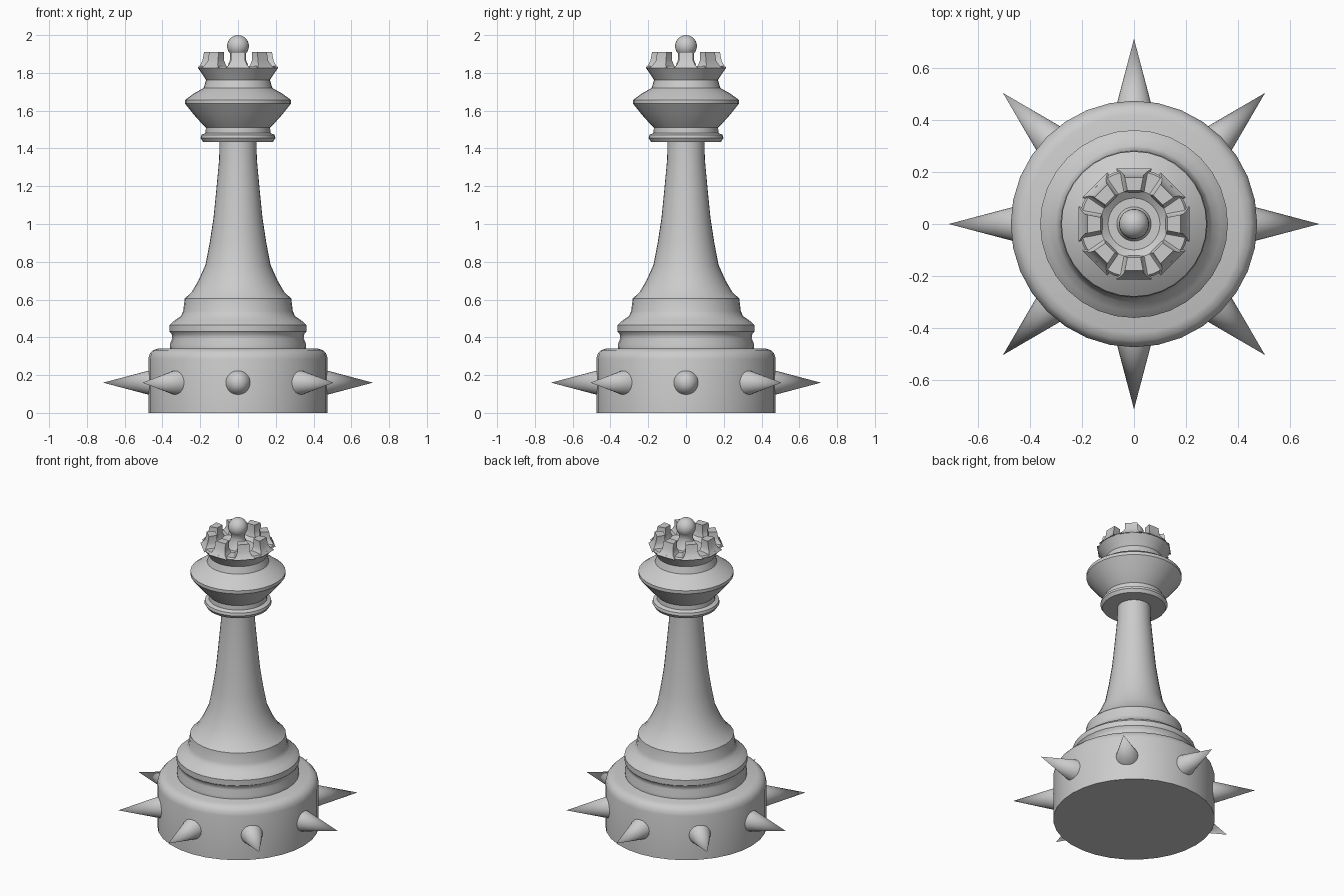
import bpy, bmesh, math
from mathutils import Vector, Matrix

if "Cube" in bpy.data.objects:
    bpy.data.objects.remove(bpy.data.objects["Cube"])

SIDES = 32


def finish(name, bm, angle=35):
    bmesh.ops.remove_doubles(bm, verts=bm.verts, dist=1e-5)
    bmesh.ops.recalc_face_normals(bm, faces=bm.faces)
    me = bpy.data.meshes.new(name)
    bm.to_mesh(me)
    bm.free()
    ob = bpy.data.objects.new(name, me)
    bpy.context.collection.objects.link(ob)
    bpy.ops.object.select_all(action='DESELECT')
    ob.select_set(True)
    bpy.context.view_layer.objects.active = ob
    bpy.ops.object.shade_smooth_by_angle(angle=math.radians(angle))
    return ob


def lathe(name, profile, sides=SIDES, angle=35):
    """Revolve (radius, z) points around z; the ends close on the axis."""
    bm = bmesh.new()
    vs = [bm.verts.new((r, 0, z)) for r, z in profile]
    es = [bm.edges.new(p) for p in zip(vs, vs[1:])]
    bmesh.ops.spin(bm, geom=vs + es, cent=(0, 0, 0), axis=(0, 0, 1),
                   angle=math.tau, steps=sides, use_merge=True)
    return finish(name, bm, angle)


def ring_copies(name, count, build):
    """Build one part pointing along +x and repeat it around z."""
    bm = bmesh.new()
    for i in range(count):
        build(bm, Matrix.Rotation(math.tau * i / count, 4, 'Z'))
    return finish(name, bm, 40)


# Heavy round base with a rounded shoulder
lathe("base", [(0, 0), (0.475, 0), (0.475, 0.285), (0.468, 0.312),
               (0.45, 0.332), (0.42, 0.342), (0, 0.342)])

# Stepped foot and tapering stem
lathe("stem", [(0, 0.33), (0.358, 0.33), (0.36, 0.365), (0.348, 0.395),
               (0.35, 0.415), (0.362, 0.43), (0.362, 0.465), (0.335, 0.49),
               (0.302, 0.512), (0.29, 0.54), (0.282, 0.605), (0.245, 0.64),
               (0.21, 0.70), (0.172, 0.785), (0.15, 0.90), (0.13, 1.03),
               (0.115, 1.18), (0.10, 1.34), (0.097, 1.45), (0, 1.45)])

# Collar, flared head and crown cup
lathe("head", [(0, 1.435), (0.185, 1.435), (0.198, 1.455), (0.194, 1.472),
               (0.172, 1.482), (0.17, 1.51), (0.19, 1.53), (0.235, 1.58),
               (0.28, 1.637), (0.28, 1.657), (0.235, 1.69), (0.182, 1.72),
               (0.169, 1.762), (0.19, 1.795), (0.213, 1.827), (0.205, 1.837),
               (0.13, 1.837), (0.10, 1.815), (0, 1.815)])


# Crown teeth, flared where they meet the cup
def tooth(bm, rot):
    levels = [(0.12, 0.213, 0.068, 1.825), (0.125, 0.20, 0.048, 1.842),
              (0.13, 0.188, 0.037, 1.865), (0.13, 0.180, 0.036, 1.91)]
    rings = []
    for r0, r1, w, z in levels:
        pts = [(r0, -w * 0.72), (r1, -w), (r1, w), (r0, w * 0.72)]
        rings.append([bm.verts.new(rot @ Vector((x, y, z))) for x, y in pts])
    for a, b in zip(rings, rings[1:]):
        for j in range(4):
            k = (j + 1) % 4
            bm.faces.new((a[j], a[k], b[k], b[j]))
    bm.faces.new(rings[0])
    bm.faces.new(rings[-1])


ring_copies("crown_teeth", 8, tooth)

# Finial: neck with a ball on top
ball = [(0.058 * math.cos(math.radians(a)), 1.942 + 0.058 * math.sin(math.radians(a)))
        for a in range(-45, 90, 15)]
lathe("finial", [(0, 1.80), (0.075, 1.80), (0.055, 1.835), (0.042, 1.87)]
      + ball + [(0, 2.0)], 24, 50)


# Spikes around the base
def spike(bm, rot):
    place = rot @ Matrix.Translation((0.572, 0, 0.16)) @ Matrix.Rotation(math.pi / 2, 4, 'Y')
    bmesh.ops.create_cone(bm, cap_ends=True, segments=20, radius1=0.075,
                          radius2=0, depth=0.284, matrix=place)


ring_copies("spikes", 8, spike)
